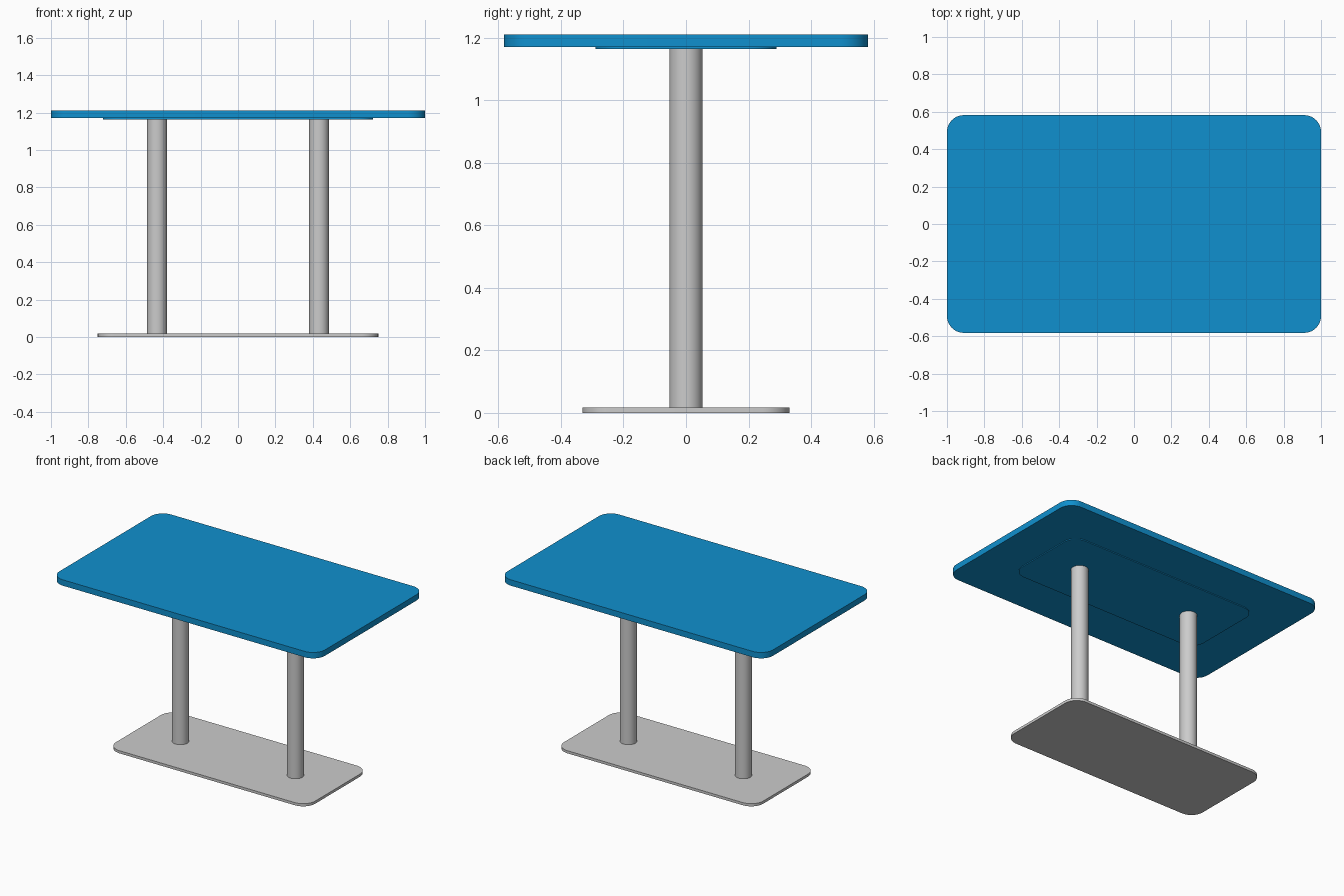
import bpy, bmesh
from math import sin, cos, pi, radians

if "Cube" in bpy.data.objects:
    bpy.data.objects.remove(bpy.data.objects["Cube"])

blue = bpy.data.materials.new("blue_laminate")
blue.diffuse_color = (0.005, 0.28, 0.62, 1)
blue.use_nodes = True
blue.node_tree.nodes["Principled BSDF"].inputs["Base Color"].default_value = blue.diffuse_color


def smooth(obj):
    bpy.ops.object.select_all(action='DESELECT')
    obj.select_set(True)
    bpy.context.view_layer.objects.active = obj
    bpy.ops.object.shade_smooth_by_angle(angle=radians(30))


def rounded_slab(name, hx, hy, z0, z1, r, mat=None, seg=10):
    """Flat slab with rounded vertical corners."""
    bm = bmesh.new()
    ring = []
    for k, (sx, sy) in enumerate([(1, 1), (-1, 1), (-1, -1), (1, -1)]):
        for i in range(seg + 1):
            a = pi / 2 * (k + i / seg)
            ring.append(bm.verts.new((sx * (hx - r) + r * cos(a),
                                      sy * (hy - r) + r * sin(a), z0)))
    face = bm.faces.new(ring)
    new = bmesh.ops.extrude_face_region(bm, geom=[face])["geom"]
    bmesh.ops.translate(bm, vec=(0, 0, z1 - z0),
                        verts=[g for g in new if isinstance(g, bmesh.types.BMVert)])
    bmesh.ops.recalc_face_normals(bm, faces=bm.faces)
    mesh = bpy.data.meshes.new(name)
    bm.to_mesh(mesh)
    bm.free()
    obj = bpy.data.objects.new(name, mesh)
    bpy.context.collection.objects.link(obj)
    if mat:
        mesh.materials.append(mat)
    smooth(obj)
    return obj


# Table top, its mounting plate and the floor plate
rounded_slab("table_top", 1.0, 0.582, 1.17, 1.21, 0.09, blue)
rounded_slab("mounting_plate", 0.722, 0.29, 1.164, 1.17, 0.09, blue)
rounded_slab("base_plate", 0.75, 0.331, 0.0, 0.018, 0.09)

# Two round columns
for side, x in (("left", -0.433), ("right", 0.433)):
    bpy.ops.mesh.primitive_cylinder_add(vertices=48, radius=0.053, depth=1.146,
                                        location=(x, 0, 0.591))
    column = bpy.context.object
    column.name = side + "_column"
    smooth(column)
